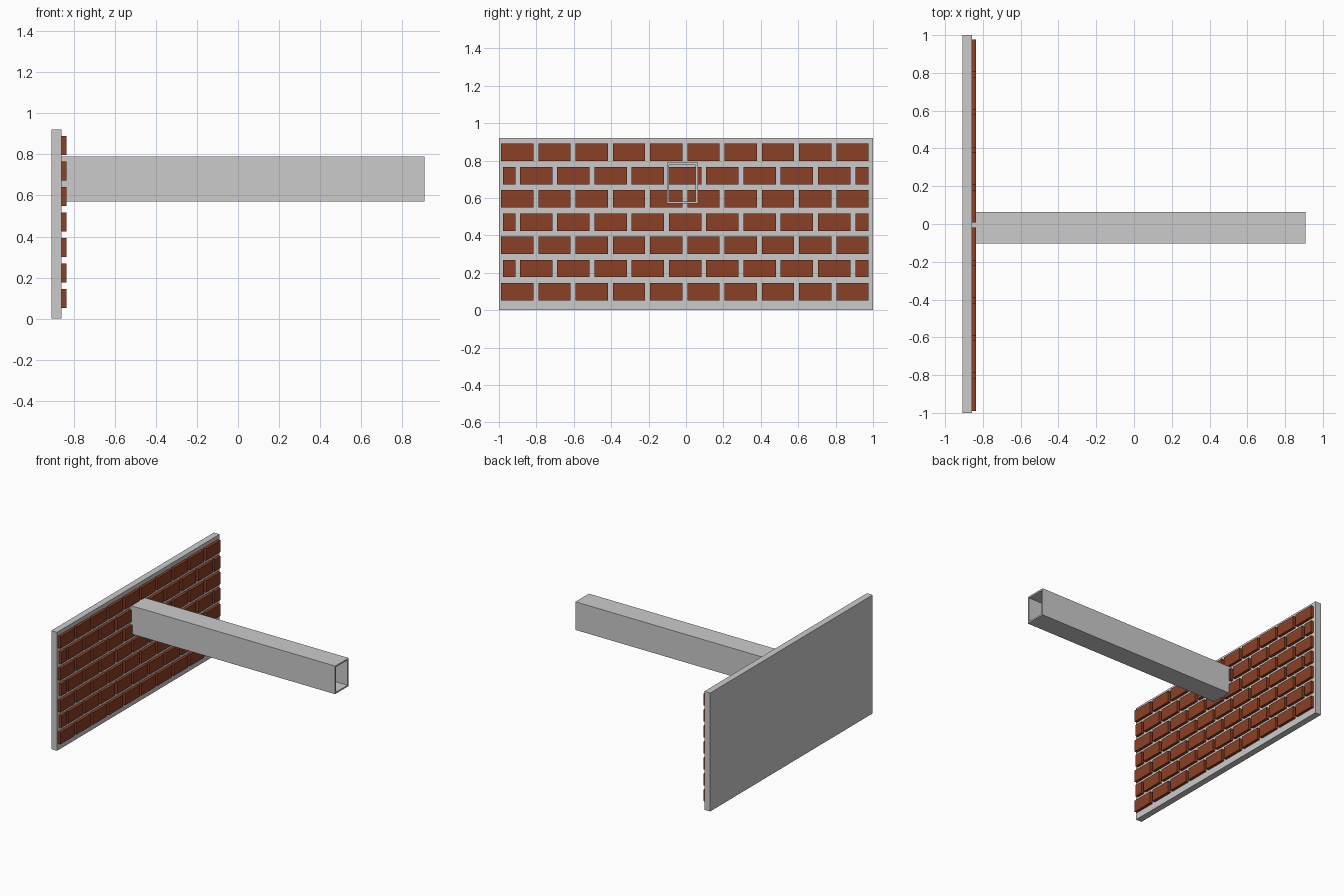
import bpy, bmesh

if "Cube" in bpy.data.objects:
    bpy.data.objects.remove(bpy.data.objects["Cube"])

WALL_BACK, WALL_FACE, BRICK_FACE, BEAM_END = -0.908, -0.858, -0.836, 0.908


def finish(name, bm, color=None):
    bmesh.ops.recalc_face_normals(bm, faces=bm.faces[:])
    mesh = bpy.data.meshes.new(name)
    bm.to_mesh(mesh)
    bm.free()
    obj = bpy.data.objects.new(name, mesh)
    bpy.context.collection.objects.link(obj)
    if color:
        mat = bpy.data.materials.new(name + "_color")
        mat.diffuse_color = color
        mat.use_nodes = True
        mat.node_tree.nodes["Principled BSDF"].inputs["Base Color"].default_value = mat.diffuse_color
        mesh.materials.append(mat)
    return obj


def add_box(bm, x0, x1, y0, y1, z0, z1):
    verts = bmesh.ops.create_cube(bm, size=1)["verts"]
    for v in verts:
        v.co = ((x0 + x1) / 2 + v.co.x * (x1 - x0),
                (y0 + y1) / 2 + v.co.y * (y1 - y0),
                (z0 + z1) / 2 + v.co.z * (z1 - z0))


# Mortar wall slab
bm = bmesh.new()
add_box(bm, WALL_BACK, WALL_FACE, -1, 1, 0, 0.922)
finish("wall", bm)

# Bricks in running bond: ten full bricks, or nine with a half at each end
bm = bmesh.new()
PITCH, WIDTH = 0.1992, 0.173
for row in range(7):
    z0 = 0.052 + row * 0.1243
    if row % 2 == 0:
        spans = [(-0.989 + i * PITCH, -0.989 + i * PITCH + WIDTH) for i in range(10)]
    else:
        spans = [(-0.888 + i * PITCH, -0.888 + i * PITCH + WIDTH) for i in range(9)]
        spans += [(-0.979, -0.911), (0.905, 0.977)]
    for y0, y1 in spans:
        add_box(bm, WALL_FACE, BRICK_FACE, y0, y1, z0, z0 + 0.0925)
finish("bricks", bm, (0.26, 0.05, 0.018, 1))

# Hollow rectangular beam, open at its free end
bm = bmesh.new()


def ring(x, inset):
    y0, y1, z0, z1 = -0.102 + inset, 0.063 - inset, 0.57 + inset, 0.789 - inset
    return [bm.verts.new((x, y, z)) for y, z in ((y0, z0), (y1, z0), (y1, z1), (y0, z1))]


T = 0.012
rings = [ring(WALL_FACE, 0), ring(BEAM_END, 0), ring(BEAM_END, T), ring(WALL_FACE, T)]
for k in range(4):
    a, b = rings[k], rings[(k + 1) % 4]
    for i in range(4):
        j = (i + 1) % 4
        bm.faces.new((a[i], a[j], b[j], b[i]))
finish("hollow_beam", bm)
